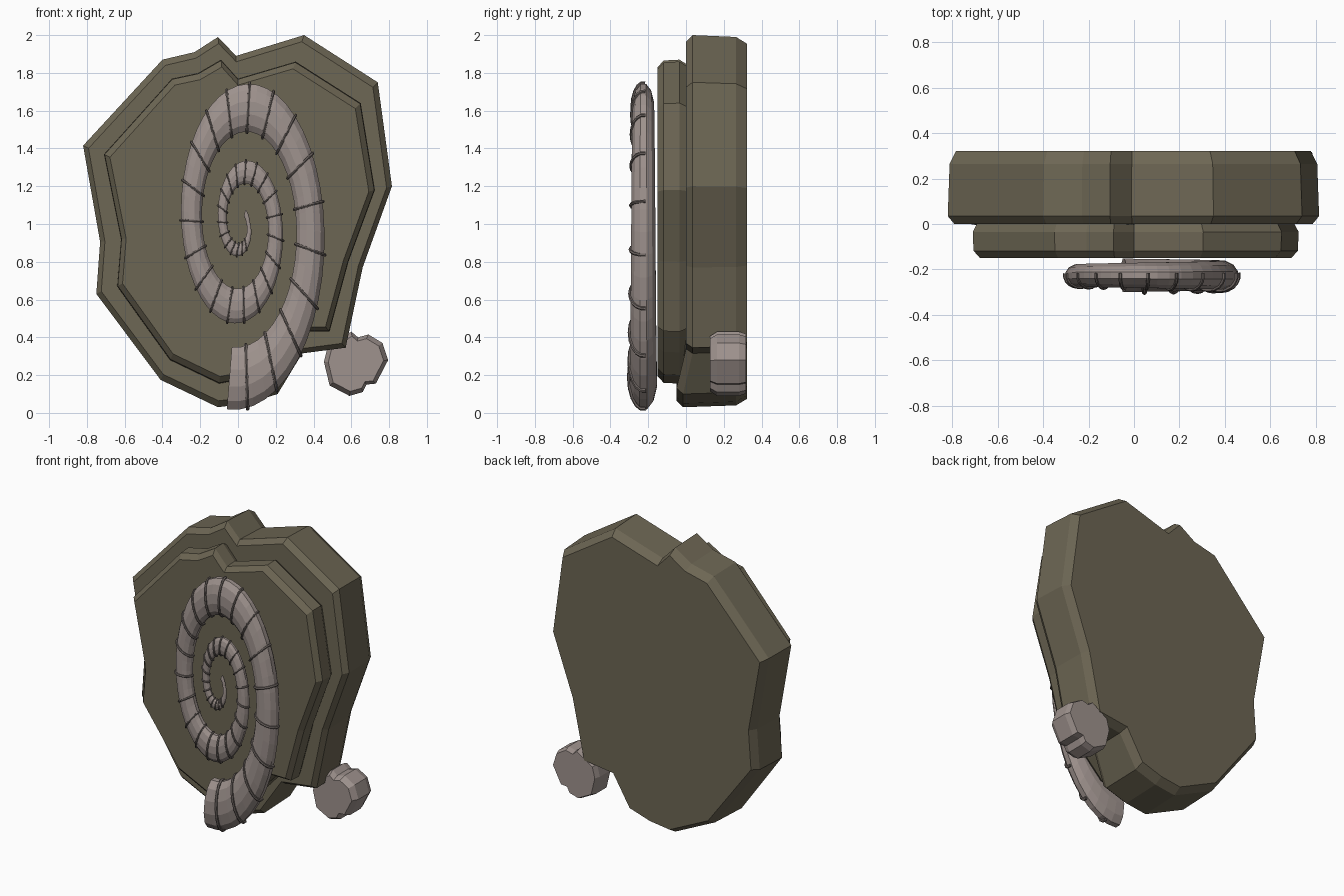
import bpy, math
from mathutils import Vector

if "Cube" in bpy.data.objects:
    bpy.data.objects.remove(bpy.data.objects["Cube"])


def material(name, rgb):
    m = bpy.data.materials.new(name)
    m.diffuse_color = (*rgb, 1)
    m.use_nodes = True
    m.node_tree.nodes["Principled BSDF"].inputs["Base Color"].default_value = m.diffuse_color
    return m


STONE = material("olive stone", (0.152, 0.133, 0.088))
SHELL = material("pale fossil", (0.345, 0.29, 0.27))
RIB = material("dark rib", (0.16, 0.135, 0.125))


def build(name, verts, faces, mat):
    me = bpy.data.meshes.new(name)
    me.from_pydata([tuple(v) for v in verts], [], faces)
    me.materials.append(mat)
    ob = bpy.data.objects.new(name, me)
    bpy.context.collection.objects.link(ob)
    return ob


def loft(rings, verts, faces):
    """Skin a list of equal closed rings and cap both ends."""
    base, n = len(verts), len(rings[0])
    for r in rings:
        verts += r
    for i in range(len(rings) - 1):
        for j in range(n):
            a, b = base + i * n + j, base + i * n + (j + 1) % n
            faces.append((a, b, b + n, a + n))
    last = base + (len(rings) - 1) * n
    faces.append(tuple(range(base + n - 1, base - 1, -1)))
    faces.append(tuple(range(last, last + n)))


def plate(name, outline, profile, centre, mat, low_bulge=0.0):
    """Stone plate: outline in x/z, profile gives (y, scale) from front to back."""
    cx, cz = centre
    rings = []
    for k, (y, s) in enumerate(profile):
        rings.append([Vector((cx + (x - cx) * s,
                              y - (low_bulge if z < 0.3 and k < 2 else 0),
                              cz + (z - cz) * s)) for x, z in outline])
    verts, faces = [], []
    loft(rings, verts, faces)
    # outlines run clockwise from the front, so flip the faces outwards
    return build(name, verts, [f[::-1] for f in faces], mat)


# Back slab
slab = [(-.106, 1.99), (-.01, 1.89), (.35, 2.0), (.74, 1.75), (.815, 1.2),
        (.66, .77), (.57, .345), (.34, .315), (.21, .10), (.05, .05),
        (-.106, .03), (-.41, .175), (-.75, .63), (-.73, .905),
        (-.82, 1.415), (-.40, 1.87), (-.23, 1.91)]
plate("back_slab", slab, [(0, .965), (.035, 1), (.265, .99), (.322, .955)],
      (0, 1), STONE, 0.05)

# Thinner front layer
layer = [(-.09, 1.87), (0, 1.77), (.305, 1.86), (.65, 1.64), (.725, 1.18),
         (.585, .80), (.485, .43), (.37, .43), (.27, .32), (.15, .2),
         (-.1, .155), (-.36, .28), (-.64, .67), (-.62, .92),
         (-.71, 1.37), (-.35, 1.77), (-.21, 1.80)]
plate("front_layer", layer, [(-.15, .955), (-.118, .995), (-.035, 1), (.02, .96)],
      (0, 1), STONE)

# Small loose rock
rock = [(.60, .43), (.635, .40), (.69, .415), (.765, .37), (.795, .28),
        (.73, .155), (.68, .15), (.66, .11), (.59, .09), (.485, .145),
        (.455, .27), (.475, .35)]
plate("small_rock", rock, [(.127, .86), (.165, 1), (.28, 1), (.318, .93)],
      (.62, .26), SHELL)

# Spiral shell: an elliptical spiral, t counted in half turns from the mouth
XC, ZC, YC, XS, YS = .02, 1.0, -.226, .51, .44


def radius(t):
    return max(.815 - .213 * t + .0105 * t * t, .065)


def tube(t):
    return .008 + .2 * radius(t)


def shell_point(t, a, grow=0.0):
    """Point on the tube skin at half turn t and section angle a."""
    th, tr = t * math.pi, tube(t)
    rad = radius(t) + tr * math.cos(a)
    u = Vector((math.sin(th), 0, -math.cos(th)))
    p = Vector((XC + XS * rad * u.x, YC - tr * YS * math.sin(a), ZC + rad * u.z))
    n = Vector((u.x * math.cos(a), -math.sin(a), u.z * math.cos(a)))
    return p + n * grow, n


SIDES, STEPS, T0, T1 = 12, 110, -.05, 4.85
rings = []
for i in range(STEPS + 1):
    t = T0 + (T1 - T0) * i / STEPS
    rings.append([shell_point(t, 2 * math.pi * (j + .5) / SIDES)[0]
                  for j in range(SIDES)])
verts, faces = [], []
loft(rings, verts, faces)
build("spiral_shell", verts, faces, SHELL)

# Ribs: half hoops over the front of the tube
verts, faces = [], []
t = .02
while t < 4.2:
    w = .004 + .035 * tube(t)
    th = t * math.pi
    along = Vector((XS * math.cos(th), 0, math.sin(th))).normalized()
    rings = []
    for i in range(11):
        p, n = shell_point(t, math.pi * (i / 10 * 1.1 - .05), .002)
        rings.append([p + n * (w * math.cos(b)) + along * (w * math.sin(b))
                      for b in (2 * math.pi * k / 6 for k in range(6))])
    loft(rings, verts, faces)
    t += .105
build("shell_ribs", verts, faces, RIB)

# Make all normals point outwards
import bmesh
for ob in bpy.context.collection.objects:
    bm = bmesh.new()
    bm.from_mesh(ob.data)
    bmesh.ops.recalc_face_normals(bm, faces=bm.faces)
    bm.to_mesh(ob.data)
    bm.free()
